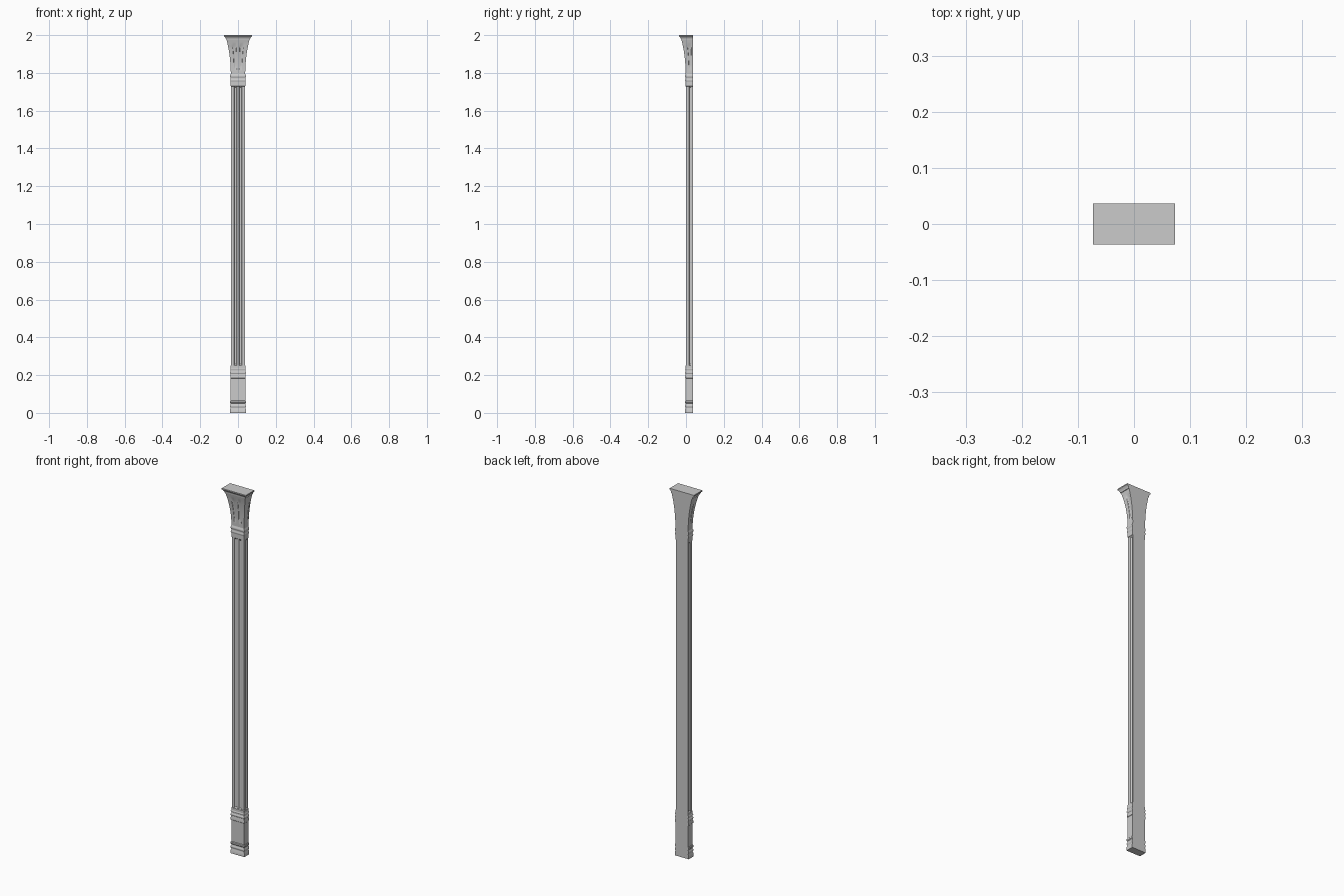
import bpy, bmesh, math

if "Cube" in bpy.data.objects:
    bpy.data.objects.remove(bpy.data.objects["Cube"])

BACK = 0.0365  # flat back plane; the pilaster is half of a square column


def section(h, d):
    """Half-square outline from back left round the front to back right, with flutes of depth d."""
    c, w = 0.36 * h, 0.19 * h          # flute centre and half width

    def flute(centre):
        return [(centre - w * math.cos(math.pi * i / 6), d * math.sin(math.pi * i / 6)) for i in range(7)]

    pts = [(-h, BACK)]
    pts += [(-h + s, BACK + t) for t, s in reversed([(-a, b) for a, b in flute(c)][::-1])]
    pts += [(-h, BACK - h)]
    for centre in (-c, c):
        pts += [(t, BACK - h + s) for t, s in flute(centre)]
    pts += [(h, BACK - h)]
    pts += [(h - s, BACK - t) for t, s in reversed(flute(c))]
    pts += [(h, BACK)]
    return pts


def loft(name, rows, bottom=False, top=False):
    """Skin rows of (z, half width, flute depth)."""
    bm = bmesh.new()
    rings = [[bm.verts.new((x, y, z)) for x, y in section(h, d)] for z, h, d in rows]
    n = len(rings[0])
    for a, b in zip(rings, rings[1:]):
        for i in range(n):
            j = (i + 1) % n
            bm.faces.new((a[i], a[j], b[j], b[i]))
    if bottom:
        bm.faces.new(rings[0][::-1])
    if top:
        bm.faces.new(rings[-1])
    me = bpy.data.meshes.new(name)
    bm.to_mesh(me)
    bm.free()
    ob = bpy.data.objects.new(name, me)
    bpy.context.collection.objects.link(ob)
    bpy.ops.object.select_all(action='DESELECT')
    ob.select_set(True)
    bpy.context.view_layer.objects.active = ob
    bpy.ops.object.shade_smooth_by_angle(angle=math.radians(30))
    return ob


def bead(z0, z1, h, bulge):
    """Rounded moulding between two heights."""
    return [(z0 + (z1 - z0) * i / 6, h + bulge * math.sin(math.pi * i / 6), 0) for i in range(7)]


# Foot mouldings
loft("foot", [(0, .042, 0), (.018, .042, 0), (.024, .039, 0)]
     + bead(.028, .044, .039, .003)
     + [(.05, .039, 0), (.054, .042, 0), (.062, .042, 0), (.065, .039, 0)], bottom=True)

# Plain pedestal block
loft("pedestal", [(.065, .039, 0), (.182, .039, 0)])

# Mouldings above the pedestal
loft("lower_bands", [(.182, .039, 0), (.184, .041, 0), (.196, .041, 0), (.202, .039, 0)]
     + bead(.206, .22, .039, .003)
     + [(.224, .039, 0)] + bead(.226, .236, .039, .002)
     + [(.25, .039, 0), (.252, .0365, 0)])

# Fluted shaft
loft("shaft", [(.252, .0365, 0), (.258, .0365, .005), (1.722, .0365, .005), (1.728, .0365, 0)])

# Mouldings under the capital
loft("upper_bands", [(1.728, .0365, 0), (1.73, .039, 0), (1.752, .039, 0)]
     + bead(1.754, 1.768, .039, .002)
     + [(1.772, .039, 0)] + bead(1.774, 1.792, .039, .003)
     + [(1.796, .038, 0)])

# Flared capital with short slots
flare = []
for i in range(17):
    t = i / 16
    flare.append((1.796 + .18 * t, .038 + .005 * t + .018 * t ** 2.4, .003 if 2 < i < 14 else 0))
loft("capital", flare)

# Stepped top slab
loft("top_slab", [(1.976, .061, 0), (1.977, .064, 0), (1.981, .064, 0), (1.985, .066, 0),
                  (1.99, .0695, 0), (1.994, .073, 0), (2.0, .073, 0)], top=True)
